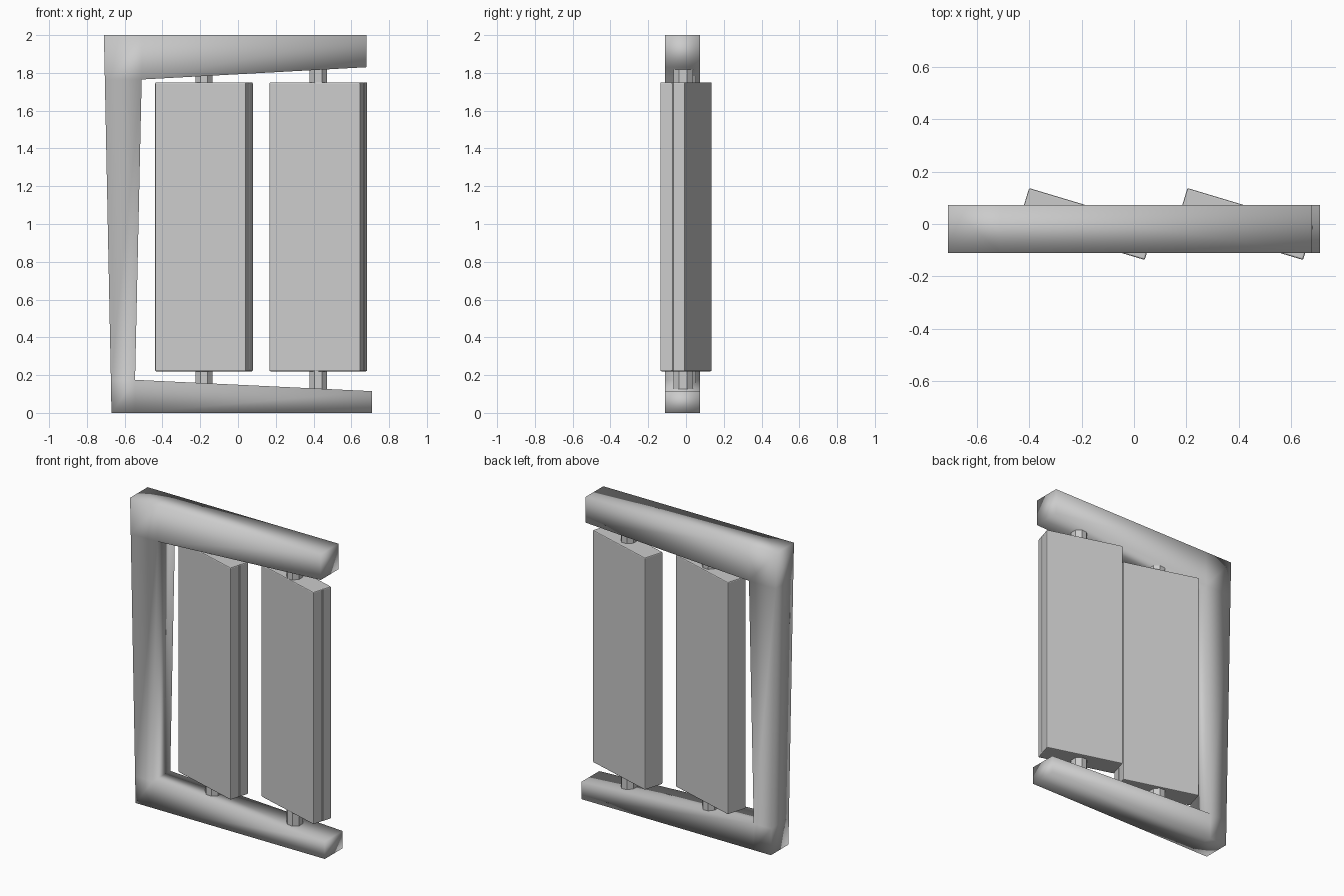
import bpy
from math import radians, sin, cos, pi

cube = bpy.data.objects.get("Cube")
if cube:
    bpy.data.objects.remove(cube)

grey = bpy.data.materials.new("plain grey")
grey.use_nodes = True
grey.diffuse_color = (0.6, 0.6, 0.6, 1)
grey.node_tree.nodes["Principled BSDF"].inputs["Base Color"].default_value = (0.6, 0.6, 0.6, 1)


def make_object(name, verts, faces, smooth=False):
    mesh = bpy.data.meshes.new(name)
    mesh.from_pydata(verts, [], faces)
    mesh.materials.append(grey)
    obj = bpy.data.objects.new(name, mesh)
    bpy.context.collection.objects.link(obj)
    for p in mesh.polygons:
        p.use_smooth = smooth
    return obj


def prism(name, outline, z0, z1, smooth=False):
    """Upright prism from an anticlockwise plan outline."""
    n = len(outline)
    verts = [(x, y, z) for z in (z0, z1) for x, y in outline]
    faces = [(i, (i + 1) % n, n + (i + 1) % n, n + i) for i in range(n)]
    faces += [tuple(reversed(range(n))), tuple(range(n, 2 * n))]
    return make_object(name, verts, faces, smooth)


# C-shaped frame: tapered post with two tapered arms, softly shaded
outline = [(-0.67, 0), (-0.545, 0), (0.71, 0), (0.71, 0.115), (-0.545, 0.175),
           (-0.51, 1.765), (0.68, 1.83), (0.68, 2), (-0.51, 2), (-0.71, 2),
           (-0.705, 1.765), (-0.673, 0.175)]
patches = [(0, 1, 4, 11), (1, 2, 3, 4), (11, 4, 5, 10), (10, 5, 8, 9), (5, 6, 7, 8)]
n = len(outline)
verts = [(x, y, z) for y in (-0.11, 0.073) for x, z in outline]
faces = patches + [tuple(n + i for i in reversed(p)) for p in patches]
faces += [(i, n + i, n + (i + 1) % n, (i + 1) % n) for i in range(n)]
make_object("frame", verts, faces, True)

# Two slanted shutter panels, each turning on a pair of pegs
angle = radians(-16.7)
half_w, half_t, groove = 0.251, 0.068, 0.006
profile = [(-half_w, -half_t), (half_w, -half_t), (half_w, -groove),
           (half_w - groove, 0), (half_w, groove), (half_w, half_t), (-half_w, half_t)]
for side, cx, peg_y in (("right", -0.18, 0.003), ("left", 0.425, -0.015)):
    plan = [(cx + x * cos(angle) - y * sin(angle), x * sin(angle) + y * cos(angle))
            for x, y in profile]
    panel = prism(side + "_panel", plan, 0.22, 1.75)
    soft = panel.modifiers.new("soft edges", "BEVEL")
    soft.width = 0.006
    soft.segments = 2
    soft.limit_method = "ANGLE"
    soft.angle_limit = radians(60)

    ring = [(cx + 0.05 * cos(pi * (i + 0.5) / 4), peg_y + 0.055 * sin(pi * (i + 0.5) / 4))
            for i in range(8)]
    prism(side + "_lower_peg", ring, 0.12, 0.23)
    prism(side + "_upper_peg", ring, 1.74, 1.84 if side == "left" else 1.82)
